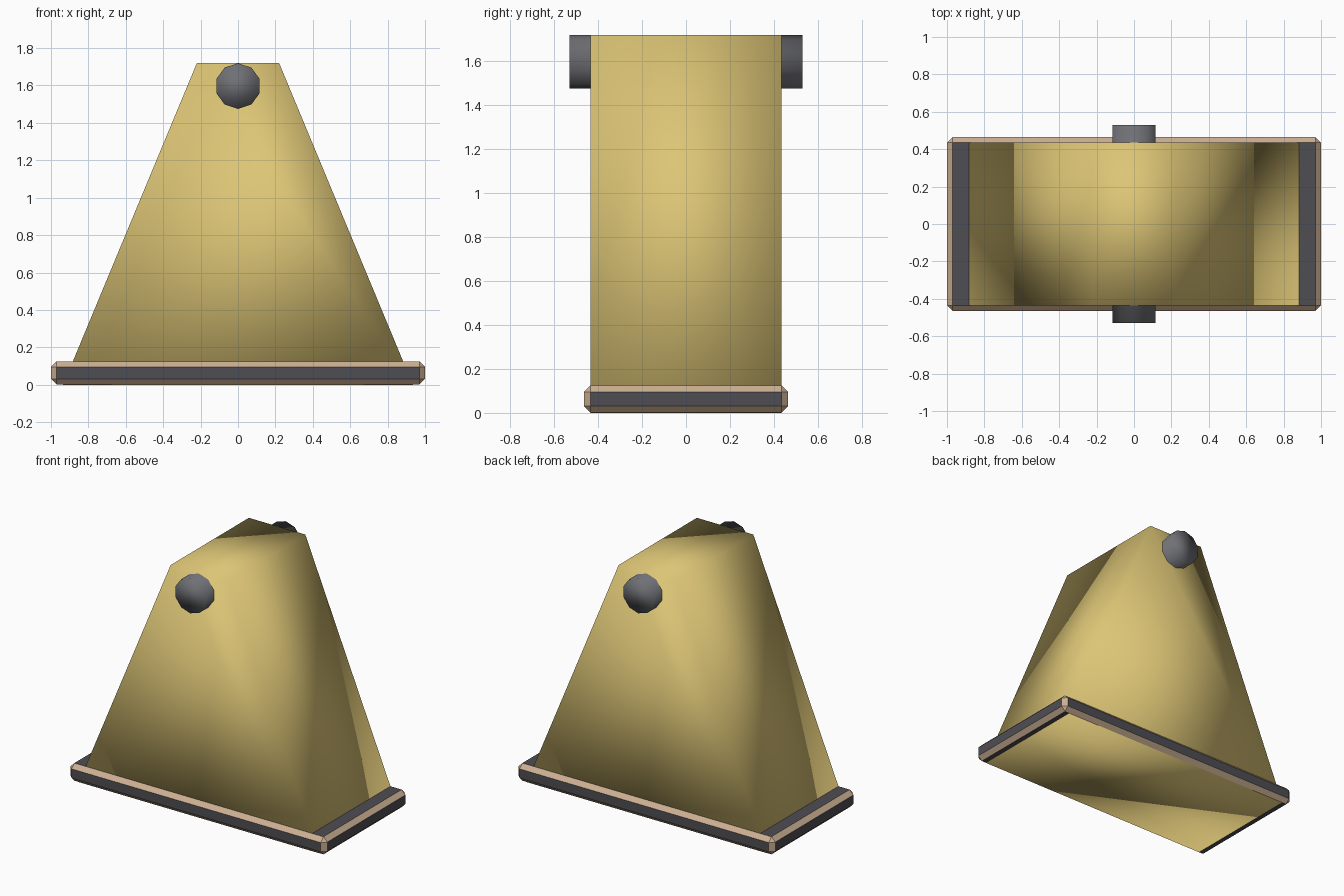
import bpy, bmesh, math

if "Cube" in bpy.data.objects:
    bpy.data.objects.remove(bpy.data.objects["Cube"])


def material(name, rgb):
    m = bpy.data.materials.new(name)
    m.diffuse_color = (*rgb, 1)
    m.use_nodes = True
    m.node_tree.nodes["Principled BSDF"].inputs["Base Color"].default_value = m.diffuse_color
    return m


yellow = material("yellow_paint", (0.72, 0.56, 0.18))
tan = material("tan_trim", (0.60, 0.43, 0.29))
dark = material("dark_grey", (0.076, 0.076, 0.088))
grey = material("pin_grey", (0.16, 0.162, 0.178))


def add_object(name, bm, mats, smooth):
    bmesh.ops.recalc_face_normals(bm, faces=bm.faces[:])
    for f in bm.faces:
        f.smooth = smooth
    me = bpy.data.meshes.new(name)
    bm.to_mesh(me)
    bm.free()
    for m in mats:
        me.materials.append(m)
    ob = bpy.data.objects.new(name, me)
    bpy.context.collection.objects.link(ob)
    return ob


# Base slab: dark flat faces, tan chamfered edges
bm = bmesh.new()
bmesh.ops.create_cube(bm, size=1)
for v in bm.verts:
    v.co.x *= 2.0
    v.co.y *= 0.93
    v.co.z = 0.001 if v.co.z < 0 else 0.125
bmesh.ops.bevel(bm, geom=bm.edges[:], offset=0.03, offset_type='OFFSET',
                segments=1, profile=0.5, affect='EDGES')
bm.normal_update()
for f in bm.faces:
    f.material_index = 0 if max(abs(c) for c in f.normal) > 0.99 else 1
add_object("base_slab", bm, [dark, tan], False)

# Tapered body, one smooth block
bm = bmesh.new()
bmesh.ops.create_cube(bm, size=1)
for v in bm.verts:
    top = v.co.z > 0
    v.co.x = math.copysign(0.22 if top else 0.935, v.co.x)
    v.co.y = math.copysign(0.435, v.co.y)
    v.co.z = 1.72 if top else 0.0
add_object("tapered_body", bm, [yellow], True)

# Ten-sided pin through the top of the body
bm = bmesh.new()
bmesh.ops.create_cone(bm, cap_ends=True, segments=10, radius1=0.122,
                      radius2=0.122, depth=1.06)
pin = add_object("cross_pin", bm, [grey], True)
pin.rotation_euler.x = math.pi / 2
pin.location.z = 1.597
